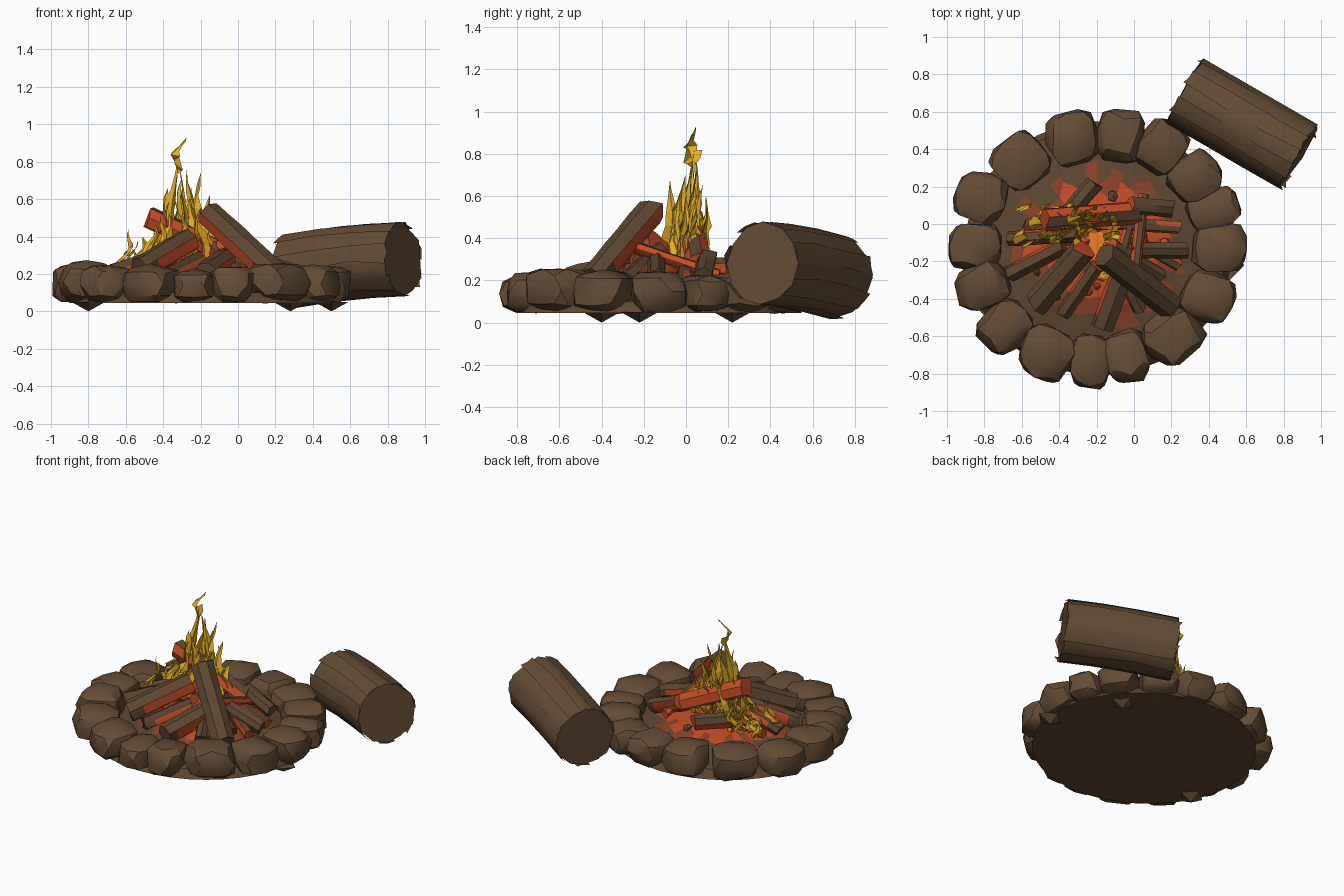
import bpy, bmesh, math, random
from mathutils import Vector, Matrix

if "Cube" in bpy.data.objects:
    bpy.data.objects.remove(bpy.data.objects["Cube"])

random.seed(7)
CX, CY = -0.19, -0.13          # centre of the fire ring


def material(name, r, g, b):
    m = bpy.data.materials.new(name)
    m.diffuse_color = (r, g, b, 1)
    m.use_nodes = True
    m.node_tree.nodes["Principled BSDF"].inputs["Base Color"].default_value = m.diffuse_color
    return m


STONE = material("stone brown", 0.130, 0.072, 0.035)
EARTH = material("earth brown", 0.115, 0.062, 0.030)
BARK = material("bark brown", 0.110, 0.062, 0.030)
RED = material("glowing red", 0.56, 0.075, 0.020)
DULL = material("dull ember", 0.26, 0.055, 0.022)
ORANGE = material("ember orange", 0.80, 0.22, 0.02)
YELLOW = material("flame yellow", 0.78, 0.43, 0.020)
AMBER = material("flame amber", 0.62, 0.28, 0.020)


def finish(bm, name, mats, angle=35):
    me = bpy.data.meshes.new(name)
    bm.to_mesh(me)
    bm.free()
    for m in mats:
        me.materials.append(m)
    me.shade_smooth()
    me.set_sharp_from_angle(angle=math.radians(angle))
    ob = bpy.data.objects.new(name, me)
    bpy.context.collection.objects.link(ob)
    return ob


def stone(name, x, y, half_width, top):
    """Chunky rounded block facing the ring centre."""
    bm = bmesh.new()
    bmesh.ops.create_icosphere(bm, subdivisions=2, radius=1)
    hz = (top - 0.045) / 2
    rot = Matrix.Rotation(math.atan2(y - CY, x - CX), 3, 'Z')
    for v in bm.verts:
        c = Vector([math.copysign(abs(q) ** 0.65, q) for q in v.co])
        c *= random.uniform(0.89, 1.06)
        c = Vector((c.x * 0.15, c.y * half_width, c.z * hz))
        v.co = rot @ c + Vector((x, y, 0.045 + hz))
        v.co.z = max(v.co.z, 0.04)
    finish(bm, name, [STONE], 28)


def log(name, a, b, r, sides=7, segs=5, jitter=0.08, bow=0.0, mats=(BARK,), rule=None):
    """Rough round log from a to b; rule(t, normal) picks the face colour."""
    a, b = Vector(a), Vector(b)
    axis = (b - a).normalized()
    rot = axis.to_track_quat('Z', 'Y')
    bm = bmesh.new()
    side_scale = [random.uniform(1 - jitter, 1 + jitter) for _ in range(sides)]
    rings = []
    for i in range(segs + 1):
        t = i / segs
        ring = []
        for k in range(sides):
            ang = 2 * math.pi * k / sides
            rr = r * side_scale[k] * random.uniform(1 - jitter / 3, 1 + jitter / 3)
            p = rot @ Vector((rr * math.cos(ang), rr * math.sin(ang), 0))
            if i in (0, segs):
                p += axis * random.uniform(-jitter, jitter) * r * 2
            ring.append(bm.verts.new(a.lerp(b, t) + p + Vector((0, 0, bow * math.sin(math.pi * t)))))
        rings.append(ring)
    for lo, hi in zip(rings, rings[1:]):
        for k in range(sides):
            n = (k + 1) % sides
            bm.faces.new((lo[k], lo[n], hi[n], hi[k]))
    bm.faces.new(rings[0][::-1])
    bm.faces.new(rings[-1])
    bm.normal_update()
    if rule:
        for f in bm.faces:
            t = (f.calc_center_median() - a).dot(axis) / (b - a).length
            f.material_index = rule(t, f.normal)
    return finish(bm, name, mats, 40)


# --- ring of stones: x, y, half width, top height
STONES = [(-0.07, 0.47, .14, .25), (-0.33, 0.46, .14, .26), (-0.61, 0.34, .15, .25),
          (-0.82, 0.14, .14, .25), (-0.855, -0.12, .13, .26), (-0.81, -0.33, .13, .27),
          (-0.69, -0.55, .13, .25), (-0.47, -0.69, .15, .25), (-0.23, -0.73, .12, .23),
          (-0.04, -0.71, .12, .24), (0.21, -0.60, .16, .26), (0.40, -0.39, .14, .25),
          (0.46, -0.13, .14, .25), (0.43, 0.08, .11, .23), (0.33, 0.25, .13, .25),
          (0.15, 0.42, .13, .24)]
for i, s in enumerate(STONES):
    stone(f"ring_stone_{i + 1}", *s)

# flat chips under the ring that touch the floor
for i, (x, y) in enumerate([(-0.80, -0.40), (0.50, -0.22), (0.28, 0.22)]):
    bm = bmesh.new()
    bmesh.ops.create_cone(bm, segments=4, radius1=0.09, radius2=0, depth=0.05, cap_ends=True,
                          matrix=Matrix.Translation((x, y, 0.025)) @ Matrix.Rotation(math.pi, 4, 'X'))
    finish(bm, f"stone_chip_{i + 1}", [STONE])

# --- earth bed inside the ring, with a ragged glowing centre
bm = bmesh.new()
N = 40
profile = [(0.715, 0.045), (0.68, 0.10), (0.56, 0.12), (0.46, 0.135), (0.38, 0.15),
           (0.30, 0.165), (0.20, 0.18), (0.09, 0.185)]
rings = []
for j, (r, z) in enumerate(profile):
    ring = []
    for k in range(N):
        ang = 2 * math.pi * k / N
        w = random.uniform(0.9, 1.1) if j > 2 else 1
        ring.append(bm.verts.new((CX + r * w * math.cos(ang), CY + r * w * 0.95 * math.sin(ang), z)))
    rings.append(ring)
for j, (lo, hi) in enumerate(zip(rings, rings[1:])):
    for k in range(N):
        n = (k + 1) % N
        f = bm.faces.new((lo[k], lo[n], hi[n], hi[k]))
        f.material_index = (0, 0, 0, random.choice((0, 0, 1)), random.choice((1, 2)), 2, 2)[j]
bm.faces.new(rings[0][::-1])
bm.faces.new(rings[-1]).material_index = 3
finish(bm, "earth_bed", [EARTH, DULL, RED, ORANGE])

# --- burning logs: outer end, inner end, radius
LOGS = [((0.20, -0.44, 0.20), (-0.16, -0.16, 0.53), .072),
        ((-0.52, -0.43, 0.22), (-0.27, -0.14, 0.37), .070),
        ((-0.17, -0.55, 0.20), (-0.07, -0.28, 0.27), .065),
        ((-0.40, 0.00, 0.25), (-0.21, 0.22, 0.26), .050),
        ((0.20, 0.08, 0.22), (-0.02, 0.10, 0.31), .050),
        ((0.28, -0.14, 0.21), (-0.02, -0.14, 0.30), .045),
        ((-0.67, -0.27, 0.20), (-0.38, -0.12, 0.30), .050),
        ((-0.66, -0.08, 0.21), (-0.30, -0.06, 0.33), .045),
        ((-0.38, -0.48, 0.19), (-0.20, -0.22, 0.28), .045),
        ((0.14, -0.28, 0.20), (-0.12, -0.12, 0.34), .045),
        ((0.03, -0.46, 0.18), (-0.10, -0.20, 0.26), .040)]
# sticks that glow almost all over
GLOWING = [((0.02, 0.06, 0.27), (-0.48, 0.02, 0.50), .065),
           ((0.05, 0.16, 0.22), (0.0, -0.26, 0.36), .030),
           ((-0.02, 0.02, 0.25), (-0.09, -0.24, 0.36), .030),
           ((0.24, -0.22, 0.18), (-0.05, -0.06, 0.26), .035),
           ((0.24, -0.02, 0.18), (-0.08, 0.0, 0.28), .035),
           ((-0.58, 0.0, 0.20), (-0.25, -0.12, 0.26), .035)]


def burn(t, n):
    if n.z > 0.55:
        return 0
    if t > 1.0 - 1e-6:
        return 1
    return 2 if n.z < -0.6 and t > 0.6 else (1 if t > 0.12 and n.z < 0.35 else 0)


def glow(t, n):
    return 0 if n.z > 0.86 else (2 if n.z < -0.8 else 1)


for i, (a, b, r) in enumerate(LOGS):
    log(f"burning_log_{i + 1}", a, b, r, mats=(BARK, RED, ORANGE), rule=burn, jitter=0.12)
for i, (a, b, r) in enumerate(GLOWING):
    log(f"glowing_log_{i + 1}", a, b, r, mats=(BARK, RED, ORANGE), rule=glow, jitter=0.14)

# --- loose embers between the logs
for i in range(30):
    ang, d = random.uniform(0, 6.283), 0.36 * math.sqrt(random.random())
    bm = bmesh.new()
    bmesh.ops.create_icosphere(bm, subdivisions=1, radius=random.uniform(0.02, 0.035))
    for v in bm.verts:
        v.co = v.co * random.uniform(0.7, 1.2) + Vector(
            (CX + d * math.cos(ang), CY - 0.02 + d * math.sin(ang) * 0.9, 0.20 - 0.1 * d))
    finish(bm, f"ember_{i + 1}", [random.choice([RED, ORANGE, DULL, STONE])], 10)


# --- flames: folded, twisting ribbons that taper to a tip
def flame(name, x, y, z0, tip, w, mats):
    bm = bmesh.new()
    n = 8
    turn, phase = random.uniform(0, 3.14), random.uniform(0, 6.28)
    rows = []
    for i in range(n + 1):
        t = i / n
        c = Vector((x, y, z0)).lerp(Vector(tip), t)
        sway = 0.03 * math.sin(phase + 7 * t) * (1 - t * 0.5)
        c += Vector((sway, sway * 0.5, 0))
        half = w * (0.25 + 0.75 * math.sin(math.pi * t ** 0.7)) * (1 - t) ** 0.3 * random.uniform(0.5, 1.3)
        d = Vector((math.cos(turn + 1.2 * t), math.sin(turn + 1.2 * t), random.uniform(-0.6, 0.7)))
        fold = Vector((-d.y, d.x, 0)) * half * 0.6
        rows.append([bm.verts.new(p) for p in (c - d * half, c + fold, c + d * half)])
    for i, (lo, hi) in enumerate(zip(rows, rows[1:])):
        for k in range(2):
            f = bm.faces.new((lo[k], lo[k + 1], hi[k + 1], hi[k]))
            f.material_index = 1 if i < 2 else 0
    finish(bm, name, mats, 10)


TONGUES = [(-0.34, 0.03, 0.80), (-0.26, 0.04, 0.76), (-0.21, 0.05, 0.74), (-0.37, 0.01, 0.66),
           (-0.41, 0.05, 0.58), (-0.16, 0.05, 0.62), (-0.30, 0.00, 0.70), (-0.10, 0.05, 0.50),
           (-0.57, -0.04, 0.44), (-0.50, 0.03, 0.40), (-0.25, 0.08, 0.66), (-0.31, 0.05, 0.78)]
for i, (x, y, top) in enumerate(TONGUES):
    flame(f"flame_tongue_{i + 1}", x + (x + 0.29) * 0.15, y - 0.03, 0.24, (x, y, top), 0.045,
          [YELLOW, AMBER])
for i in range(26):
    x = random.uniform(-0.52, -0.05)
    y = random.uniform(-0.08, 0.10)
    top = 0.64 - 1.0 * abs(x + 0.29) + random.uniform(-0.10, 0.05)
    flame(f"small_flame_{i + 1}", x, y - 0.02, 0.24, (x * 0.85 - 0.045, y + 0.01, top), 0.036,
          random.choice([[YELLOW, AMBER], [YELLOW, AMBER], [AMBER, ORANGE]]))
for i in range(12):
    x, y = random.uniform(-0.64, -0.40), random.uniform(-0.12, 0.10)
    flame(f"side_flame_{i + 1}", x, y, 0.20, (x + 0.03, y + 0.02, random.uniform(0.30, 0.42)), 0.026,
          [YELLOW, AMBER])
for i in range(9):
    x, y = random.uniform(-0.45, 0.10), random.uniform(-0.35, -0.05)
    flame(f"low_flame_{i + 1}", x, y, 0.18, (x, y + 0.02, random.uniform(0.26, 0.33)), 0.022, [YELLOW, ORANGE])
flame("flame_top_wisp", -0.34, 0.02, 0.74, (-0.29, 0.04, 0.93), 0.045, [YELLOW, YELLOW])

# --- seat log beside the ring, with raised bark plates
A, B = Vector((0.275, 0.71, 0.215)), Vector((0.88, 0.36, 0.28))
log("seat_log", A, B, 0.195, sides=12, segs=4, jitter=0.03, bow=0.012, mats=(STONE,))
q = (B - A).to_track_quat('Z', 'Y')
for i in range(7):
    ang = 2 * math.pi * (i + 0.3) / 7
    bm = bmesh.new()
    grid = []
    for t in (-0.01, 0.35, 0.7, 1.01):
        grid.append([])
        for da in (-0.27, 0.0, 0.27):
            e = da * random.uniform(0.7, 1.15) + ang
            p = q @ Vector((0.2 * math.cos(e), 0.2 * math.sin(e), 0))
            lift = Vector((0, 0, 0.012 * math.sin(math.pi * min(max(t, 0), 1))))
            grid[-1].append(bm.verts.new(A.lerp(B, t + random.uniform(-0.02, 0.02)) + p + lift))
    for lo, hi in zip(grid, grid[1:]):
        for k in range(2):
            bm.faces.new((lo[k], lo[k + 1], hi[k + 1], hi[k]))
    finish(bm, f"bark_plate_{i + 1}", [STONE], 30)
